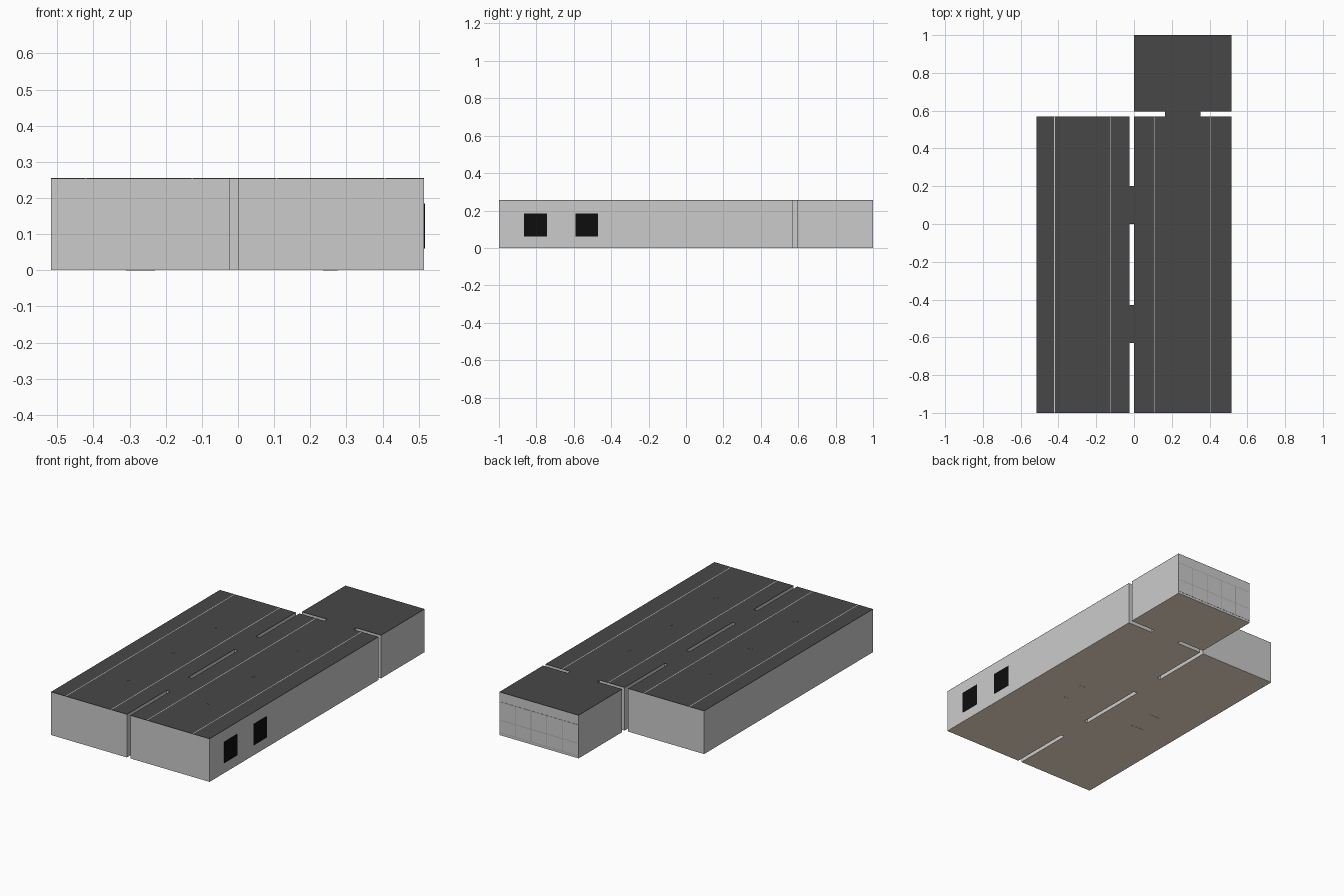
import bpy, bmesh
from mathutils import Matrix

if "Cube" in bpy.data.objects:
    bpy.data.objects.remove(bpy.data.objects["Cube"])

H = 0.255     # top of roofs
Z0 = 0.001    # underside of the floor slabs
T = 0.008     # wall thickness
XR = 0.515    # right wall


def material(name, rgb):
    m = bpy.data.materials.new(name)
    m.diffuse_color = (*rgb, 1)
    m.use_nodes = True
    m.node_tree.nodes["Principled BSDF"].inputs["Base Color"].default_value = m.diffuse_color
    return m


WALL = material("wall_grey", (0.588, 0.588, 0.588))
ROOF = material("roof_dark", (0.064, 0.064, 0.064))
FLOOR = material("floor_brown", (0.95, 0.81, 0.66))
BLACK = material("opening_black", (0.004, 0.004, 0.004))
STRIP = material("strip_light", (0.6, 0.6, 0.6))
GLASS = material("glass_grey", (0.85, 0.85, 0.85))
FRAME = material("frame_grey", (0.4, 0.4, 0.4))


def boxes(name, spans, mat):
    """One object made of axis-aligned boxes (x0, x1, y0, y1, z0, z1)."""
    bm = bmesh.new()
    for x0, x1, y0, y1, z0, z1 in spans:
        m = Matrix.Translation(((x0 + x1) / 2, (y0 + y1) / 2, (z0 + z1) / 2))
        m = m @ Matrix.Diagonal((x1 - x0, y1 - y0, z1 - z0, 1))
        bmesh.ops.create_cube(bm, size=1, matrix=m)
    me = bpy.data.meshes.new(name)
    bm.to_mesh(me)
    bm.free()
    me.materials.append(mat)
    ob = bpy.data.objects.new(name, me)
    bpy.context.collection.objects.link(ob)
    return ob


def block(name, x0, x1, y0, y1, strips=()):
    """Hollow block: floor, four walls, and roof sheets parted by flush light strips."""
    zf, zr, w = Z0 + 0.002, H - 0.002, 0.002
    boxes(name + "_floor", [(x0, x1, y0, y1, Z0, zf)], FLOOR)
    boxes(name + "_walls", [
        (x0, x1, y0, y0 + T, zf, zr), (x0, x1, y1 - T, y1, zf, zr),
        (x0, x0 + T, y0 + T, y1 - T, zf, zr), (x1 - T, x1, y0 + T, y1 - T, zf, zr)], WALL)
    starts = [x0] + [x + w for x in strips]
    ends = [x - w for x in strips] + [x1]
    boxes(name + "_roof", [(a, b, y0, y1, zr, H) for a, b in zip(starts, ends)], ROOF)
    if strips:
        boxes(name + "_roof_strips", [(x - w, x + w, y0, y1, zr, H) for x in strips], STRIP)


# Halls, office and the links between them
block("left_hall", -0.517, -0.023, -1, 0.57, (-0.421, -0.126))
block("right_hall", 0, XR, -1, 0.57, (0.107, 0.406))
block("office", 0, XR, 0.595, 0.999)
block("hall_link_front", -0.023, 0, -0.63, -0.43)
block("hall_link_back", -0.023, 0, 0, 0.2)
block("office_link", 0.163, 0.352, 0.57, 0.595)

# Column heads showing through the roofs
boxes("column_heads", [(x - 0.011, x + 0.011, y - 0.011, y + 0.011, H - 0.02, H + 0.0005)
                       for x in (-0.27, 0.253) for y in (-0.635, -0.22, 0.175)], ROOF)

# Footings showing under the floor
boxes("footings", [(x - w, x + w, y - 0.004, y + 0.004, 0, 0.006)
                   for x, w in ((-0.27, 0.04), (0.255, 0.02)) for y in (-0.295, -0.14)], FLOOR)

# Loading openings on the right wall
boxes("loading_openings", [(XR - 0.004, XR + 0.002, y, y + 0.122, 0.06, 0.185)
                           for y in (-0.865, -0.592)], BLACK)

# Glazed back of the office: 5 by 2 panes flush with their frame
COLS, YB, F = 5, 0.998, 0.002
pitch = XR / COLS
rows = ((0.018, 0.088), (0.092, 0.195))
boxes("office_panes", [(i * pitch + F, (i + 1) * pitch - F, YB, 1, z0, z1)
                       for i in range(COLS) for z0, z1 in rows], GLASS)
bars = [(max(i * pitch - F, 0), min(i * pitch + F, XR), YB, 1, z0, z1)
        for i in range(COLS + 1) for z0, z1 in rows]
bars += [(0, XR, YB, 1, z - F, z + F) for z in (0.016, 0.09, 0.197)]
boxes("office_window_frame", bars, FRAME)
